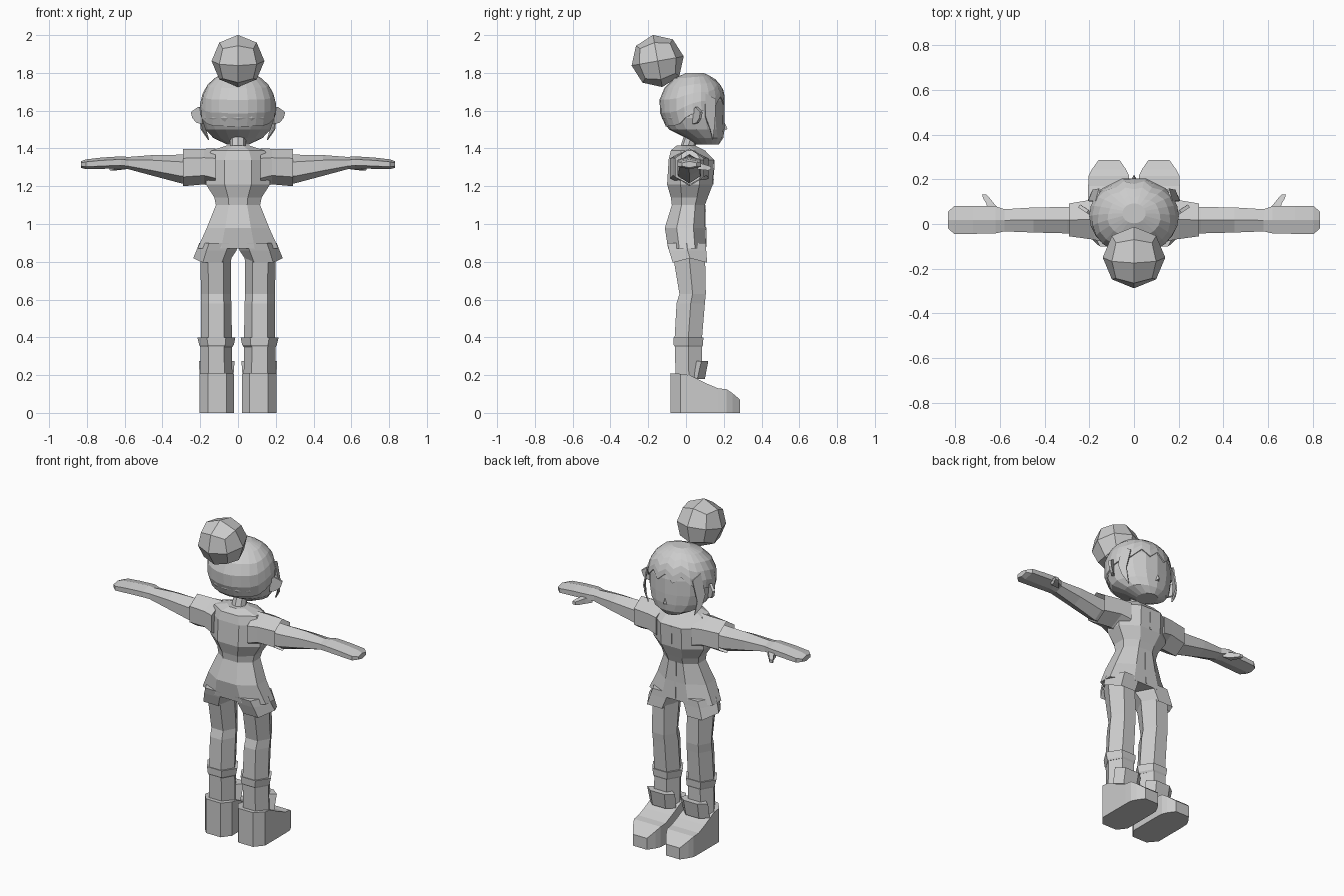
import bpy, bmesh, math
from mathutils import Vector, Matrix

if "Cube" in bpy.data.objects:
    bpy.data.objects.remove(bpy.data.objects["Cube"])

AXES = {  # loft axis -> how (position, u, v) become x, y, z
    'x': lambda p, u, v: (p, v, u),
    'y': lambda p, u, v: (u, p, v),
    'z': lambda p, u, v: (u, v, p),
}


def unit_ring(n, turn=0.0):
    """Regular polygon stretched so it touches -1 and 1 both ways."""
    pts = [(math.cos(2 * math.pi * i / n + turn), math.sin(2 * math.pi * i / n + turn)) for i in range(n)]
    mu, mv = max(p[0] for p in pts), max(p[1] for p in pts)
    return [(u / mu, v / mv) for u, v in pts]


def finish(name, bm, mirror=False):
    bmesh.ops.recalc_face_normals(bm, faces=bm.faces)
    me = bpy.data.meshes.new(name)
    bm.to_mesh(me)
    bm.free()
    ob = bpy.data.objects.new(name, me)
    bpy.context.collection.objects.link(ob)
    if mirror:
        ob.modifiers.new("Mirror", 'MIRROR').use_mirror_merge = False
    return ob


def bridge(bm, a, b):
    n = len(a)
    for i in range(n):
        bm.faces.new((a[i], a[(i + 1) % n], b[(i + 1) % n], b[i]))


def loft(name, axis, rings, n=6, turn=0.0, mirror=False, caps=(True, True), lift=0.0):
    """rings: (position, u min, u max, v min, v max); lift raises the sides of the last ring."""
    bm = bmesh.new()
    loops = []
    for k, (p, u0, u1, v0, v1) in enumerate(rings):
        up = lift if k == len(rings) - 1 else 0
        loops.append([bm.verts.new(AXES[axis](p + up * u * u,
                                              (u0 + u1) / 2 + u * (u1 - u0) / 2,
                                              (v0 + v1) / 2 + v * (v1 - v0) / 2))
                      for u, v in unit_ring(n, turn)])
    for a, b in zip(loops, loops[1:]):
        bridge(bm, a, b)
    if caps[0]:
        bm.faces.new(loops[0])
    if caps[1]:
        bm.faces.new(loops[-1])
    return finish(name, bm, mirror)


def plate(name, pts, thick, mirror=True):
    """Thin flat polygon pushed out along its normal."""
    bm = bmesh.new()
    f = bm.faces.new([bm.verts.new(p) for p in pts])
    f.normal_update()
    d = f.normal * thick
    ext = bmesh.ops.extrude_face_region(bm, geom=[f], use_keep_orig=True)
    bmesh.ops.translate(bm, vec=d, verts=[g for g in ext['geom'] if isinstance(g, bmesh.types.BMVert)])
    return finish(name, bm, mirror)


# Head: z, half width, back y, front y
HEAD = [(1.422, .06, .05, .175), (1.455, .13, 0, .197), (1.50, .172, -.09, .204), (1.56, .192, -.128, .205),
        (1.65, .194, -.135, .203), (1.72, .168, -.105, .188), (1.77, .115, -.05, .14), (1.793, .045, .01, .085)]
loft("head", 'z', [(z, -w, w, b, f) for z, w, b, f in HEAD], n=16)


def head_at(z):
    for a, b in zip(HEAD, HEAD[1:]):
        if z <= b[0]:
            t = (z - a[0]) / (b[0] - a[0])
            return [p + (q - p) * t for p, q in zip(a[1:], b[1:])]
    return HEAD[-1][1:]


# Hair cap: hugs the head above a jagged hairline given from front to nape
LINE = [1.68, 1.635, 1.675, 1.63, 1.60, 1.60, 1.585, 1.56, 1.53, 1.52, 1.52, 1.515, 1.515]
N = 24
bm = bmesh.new()
rows = []
for t in (0, .25, .5, .72, .9, 1):
    row = []
    for i in range(N):
        e = LINE[min(i, N - i)]
        z = e + (1.793 - e) * t
        w, b, f = head_at(z)
        a = 2 * math.pi * i / N
        row.append(bm.verts.new((math.sin(a) * (w + .007), (b + f) / 2 + math.cos(a) * ((f - b) / 2 + .007), z + .007 * t)))
    rows.append(row)
for a, b in zip(rows, rows[1:]):
    bridge(bm, a, b)
bm.faces.new(rows[-1])
hair = finish("hair_cap", bm)
sol = hair.modifiers.new("Thickness", 'SOLIDIFY')
sol.thickness = .008

# Hair bun: rounded cube with one cut each way
bm = bmesh.new()
bmesh.ops.create_cube(bm, size=2)
bmesh.ops.subdivide_edges(bm, edges=bm.edges[:], cuts=1, use_grid_fill=True)
for v in bm.verts:
    v.co = v.co.normalized() * .14
bmesh.ops.rotate(bm, verts=bm.verts, matrix=Matrix.Rotation(math.radians(10), 3, 'X'))
bmesh.ops.translate(bm, verts=bm.verts, vec=(0, -.15, 1.863))
finish("hair_bun", bm)

# Side locks, ears and nose
plate("side_lock", [(.165, .10, 1.69), (.198, .10, 1.57), (.19, .125, 1.50), (.153, .14, 1.445),
                    (.178, .15, 1.54), (.15, .155, 1.66)], .008)
plate("ear", [(.19, .035, 1.60), (.212, .05, 1.62), (.25, .075, 1.592), (.242, .07, 1.56),
              (.218, .055, 1.535), (.19, .035, 1.53)], .015)
bm = bmesh.new()
nose = [bm.verts.new(p) for p in ((0, .20, 1.545), (-.014, .198, 1.495), (.014, .198, 1.495), (0, .22, 1.503))]
for f in ((0, 1, 3), (0, 3, 2), (1, 2, 3)):
    bm.faces.new([nose[i] for i in f])
finish("nose", bm)

# Neck and suit torso
loft("neck", 'z', [(1.38, -.045, .045, -.04, .04), (1.47, -.04, .04, -.01, .07)], n=8)
loft("suit_torso", 'z', [
    (.87, -.215, .215, -.095, .107), (.98, -.165, .165, -.112, .102), (1.10, -.117, .117, -.075, .10),
    (1.14, -.125, .125, -.08, .115), (1.21, -.17, .17, -.10, .142), (1.34, -.17, .17, -.092, .148),
    (1.39, -.14, .14, -.08, .10), (1.415, -.06, .06, -.05, .05)], n=8, turn=math.pi / 8)

# Shorts legs, open at the hem
loft("shorts_leg", 'z', [(.90, -.005, .205, -.10, .105), (.86, .008, .22, -.09, .107),
                         (.787, .035, .237, -.07, .112)], mirror=True, caps=(True, False), lift=.032)

# Front zip
plate("zip", [(-.006, .149, 1.34), (.006, .149, 1.34), (.006, .143, 1.21), (-.006, .143, 1.21)], .003, False)
plate("zip_lower", [(-.006, .101, 1.10), (.006, .101, 1.10), (.006, .107, .88), (-.006, .107, .88)], .003, False)

# Sleeves, open at the cuff
loft("sleeve", 'x', [(.12, 1.19, 1.40, -.085, .12), (.18, 1.21, 1.398, -.07, .11),
                     (.29, 1.20, 1.397, -.055, .092)], mirror=True, caps=(True, False))

# Arms with mitten hands
loft("arm", 'x', [
    (.20, 1.22, 1.37, -.045, .08), (.30, 1.215, 1.367, -.042, .076), (.45, 1.255, 1.365, -.038, .074),
    (.58, 1.29, 1.355, -.033, .066), (.62, 1.295, 1.358, -.042, .08), (.72, 1.292, 1.352, -.044, .08),
    (.805, 1.29, 1.342, -.044, .08), (.832, 1.298, 1.332, -.02, .055)], mirror=True)
loft("thumb", 'y', [(.06, .595, .655, 1.29, 1.325), (.09, .625, .66, 1.286, 1.318),
                    (.115, .645, .675, 1.284, 1.31), (.132, .66, .68, 1.286, 1.304)], n=4, turn=math.pi / 4, mirror=True)

# Legs, knee cuffs and boots
loft("leg", 'z', [(.87, .035, .20, -.075, .10), (.63, .038, .196, -.035, .105), (.58, .035, .195, -.05, .10),
                  (.40, .032, .197, -.06, .085), (.18, .03, .20, -.055, .085)], mirror=True)
loft("sock_cuff", 'z', [(.35, .03, .20, -.058, .085), (.36, .022, .205, -.065, .09), (.40, .014, .215, -.066, .092),
                        (.398, .035, .195, -.05, .08)], mirror=True)
loft("boot_tongue", 'z', [(.18, .025, .203, .02, .10), (.275, .018, .207, .045, .118)], mirror=True)
loft("boot", 'y', [
    (-.083, .06, .16, 0, .21), (-.03, .02, .205, 0, .207), (.02, .02, .205, 0, .20), (.11, .02, .205, 0, .155),
    (.17, .02, .205, 0, .13), (.215, .022, .203, 0, .125), (.245, .036, .188, 0, .105),
    (.287, .065, .158, 0, .07)], n=4, turn=math.pi / 4, mirror=True)
